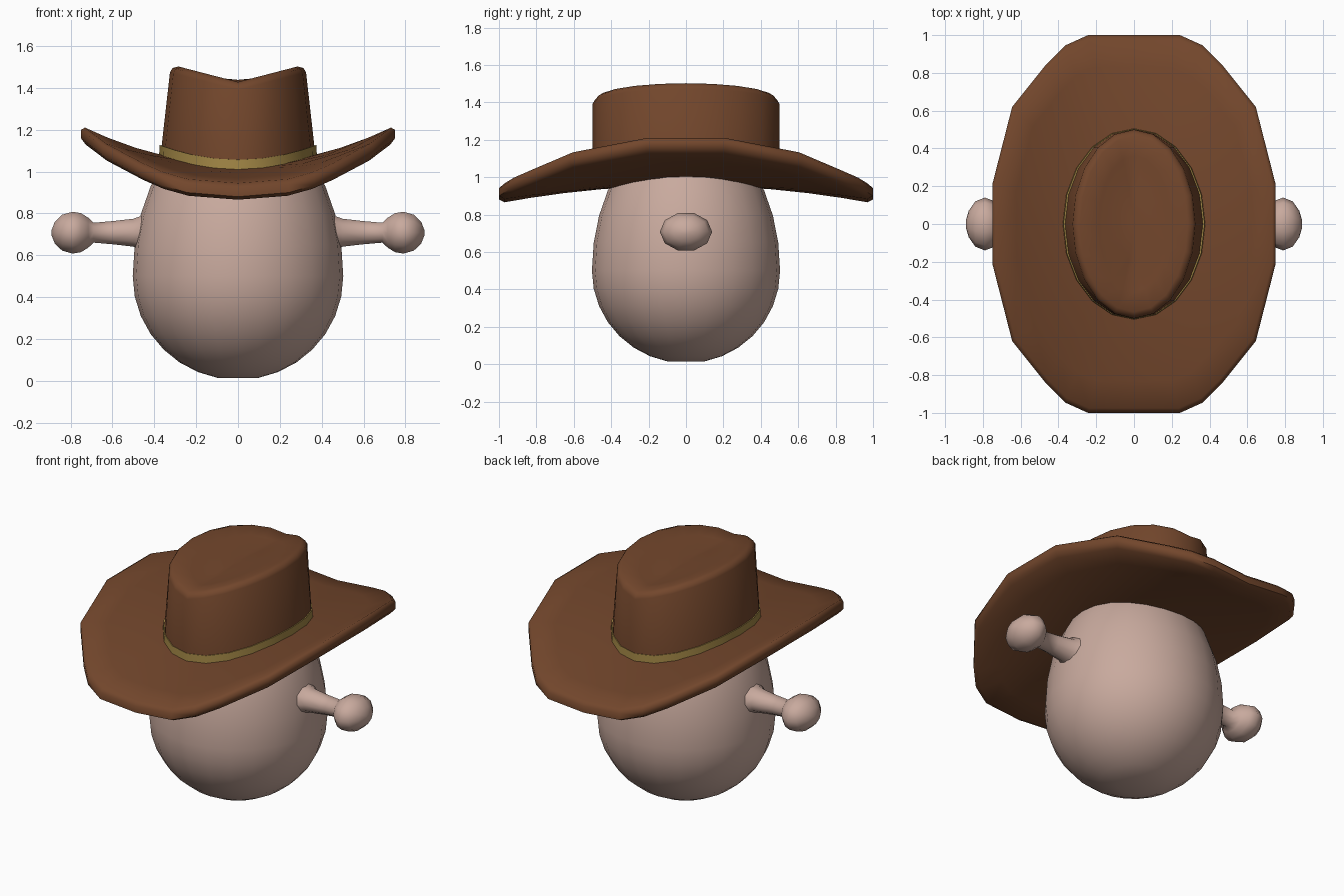
import bpy, bmesh
from math import sin, cos, pi, sqrt, radians

if "Cube" in bpy.data.objects:
    bpy.data.objects.remove(bpy.data.objects["Cube"])


def material(name, rgb):
    m = bpy.data.materials.new(name)
    m.diffuse_color = (*rgb, 1)
    m.use_nodes = True
    m.node_tree.nodes["Principled BSDF"].inputs["Base Color"].default_value = m.diffuse_color
    return m


SKIN = material("skin", (0.58, 0.40, 0.34))
FELT = material("brown_felt", (0.17, 0.062, 0.025))
GOLD = material("gold_band", (0.36, 0.24, 0.06))


def loft(name, rings, mat, closed=False, caps=True, angle=50):
    """Skin a list of rings; optionally join last to first or cap the ends."""
    bm = bmesh.new()
    vs = [[bm.verts.new(p) for p in r] for r in rings]
    n = len(vs[0])
    pairs = list(zip(vs, vs[1:])) + ([(vs[-1], vs[0])] if closed else [])
    for a, b in pairs:
        for i in range(n):
            j = (i + 1) % n
            bm.faces.new((a[i], a[j], b[j], b[i]))
    if caps and not closed:
        for ring in (vs[0], vs[-1]):
            c = bm.verts.new(sum((v.co for v in ring), ring[0].co * 0) / n)
            for i in range(n):
                bm.faces.new((ring[i], ring[(i + 1) % n], c))
    bmesh.ops.remove_doubles(bm, verts=bm.verts, dist=1e-5)
    bmesh.ops.recalc_face_normals(bm, faces=bm.faces)
    me = bpy.data.meshes.new(name)
    bm.to_mesh(me)
    bm.free()
    ob = bpy.data.objects.new(name, me)
    bpy.context.collection.objects.link(ob)
    me.materials.append(mat)
    bpy.ops.object.select_all(action='DESELECT')
    ob.select_set(True)
    bpy.context.view_layer.objects.active = ob
    bpy.ops.object.shade_smooth_by_angle(angle=radians(angle))
    return ob


def ellipse(rx, ry, zf, n=20):
    pts = [(rx * cos(2 * pi * i / n), ry * sin(2 * pi * i / n)) for i in range(n)]
    return [(x, y, zf(x, y)) for x, y in pts]


# Egg-shaped head: round below, stretched above
rings = []
for k in range(1, 16):
    t = -cos(pi * k / 16)
    r = 0.503 * sqrt(1 - t * t)
    z = 0.5 + t * (0.495 if t < 0 else 0.77)
    rings.append(ellipse(r, r, lambda x, y: z, 24))
loft("head", rings, SKIN)

# Side stalks with a flared root and a ball tip: (x, half width y, half height z)
STALK = [(0.40, 0.13, 0.12), (0.46, 0.10, 0.085), (0.50, 0.075, 0.07), (0.60, 0.06, 0.058),
         (0.69, 0.055, 0.05), (0.715, 0.09, 0.075), (0.75, 0.125, 0.098), (0.79, 0.14, 0.105),
         (0.84, 0.12, 0.09), (0.875, 0.07, 0.055), (0.89, 0.02, 0.015)]
for side, s in (("right", 1), ("left", -1)):
    loft(side + "_stalk",
         [[(s * x, ry * cos(pi * i / 5), 0.708 + rz * sin(pi * i / 5)) for i in range(10)]
          for x, ry, rz in STALK], SKIN, angle=60)


# Brim: saddle-curved sheet that lifts at the sides and dips front and back
def saddle(x, y):
    return 1.035 - 0.095 * y * y + 0.335 * x * x


quarter = [(0.75, 0.21), (0.645, 0.62), (0.465, 0.845), (0.365, 0.945), (0.243, 1.0)]
back = quarter + [(0, 1.0)] + [(-x, y) for x, y in reversed(quarter)]
outline = back + [(-x, -y) for x, y in back]
SECTION = [(0.2, 0), (0.45, 0), (0.65, 0), (0.83, 0), (0.975, 0), (1, -0.02),
           (1, -0.06), (0.97, -0.08), (0.83, -0.08), (0.65, -0.08), (0.45, -0.08), (0.2, -0.08)]
loft("hat_brim",
     [[(x * s, y * s, saddle(x * s, y * s) + dz) for x, y in outline] for s, dz in SECTION],
     FELT, angle=60)

# Crown: tapered oval with a valley along its top
loft("hat_crown", [
    ellipse(0.374, 0.5, lambda x, y: saddle(x, y) - 0.04),
    ellipse(0.325, 0.5, lambda x, y: 1.39 + 0.26 * abs(x)),
    ellipse(0.313, 0.488, lambda x, y: 1.413 + 0.26 * abs(x)),
    ellipse(0.285, 0.465, lambda x, y: 1.428 + 0.26 * abs(x)),
    ellipse(0.19, 0.36, lambda x, y: 1.425 + 0.26 * abs(x)),
    ellipse(0.08, 0.2, lambda x, y: 1.425 + 0.26 * abs(x))], FELT, angle=60)

# Band around the foot of the crown
loft("hat_band", [ellipse(0.372 + dr, 0.5 + dr, lambda x, y: saddle(x, y) + dz)
                  for dr, dz in ((-0.02, -0.02), (0.006, -0.02), (0.002, 0.045), (-0.02, 0.045))],
     GOLD, closed=True)
